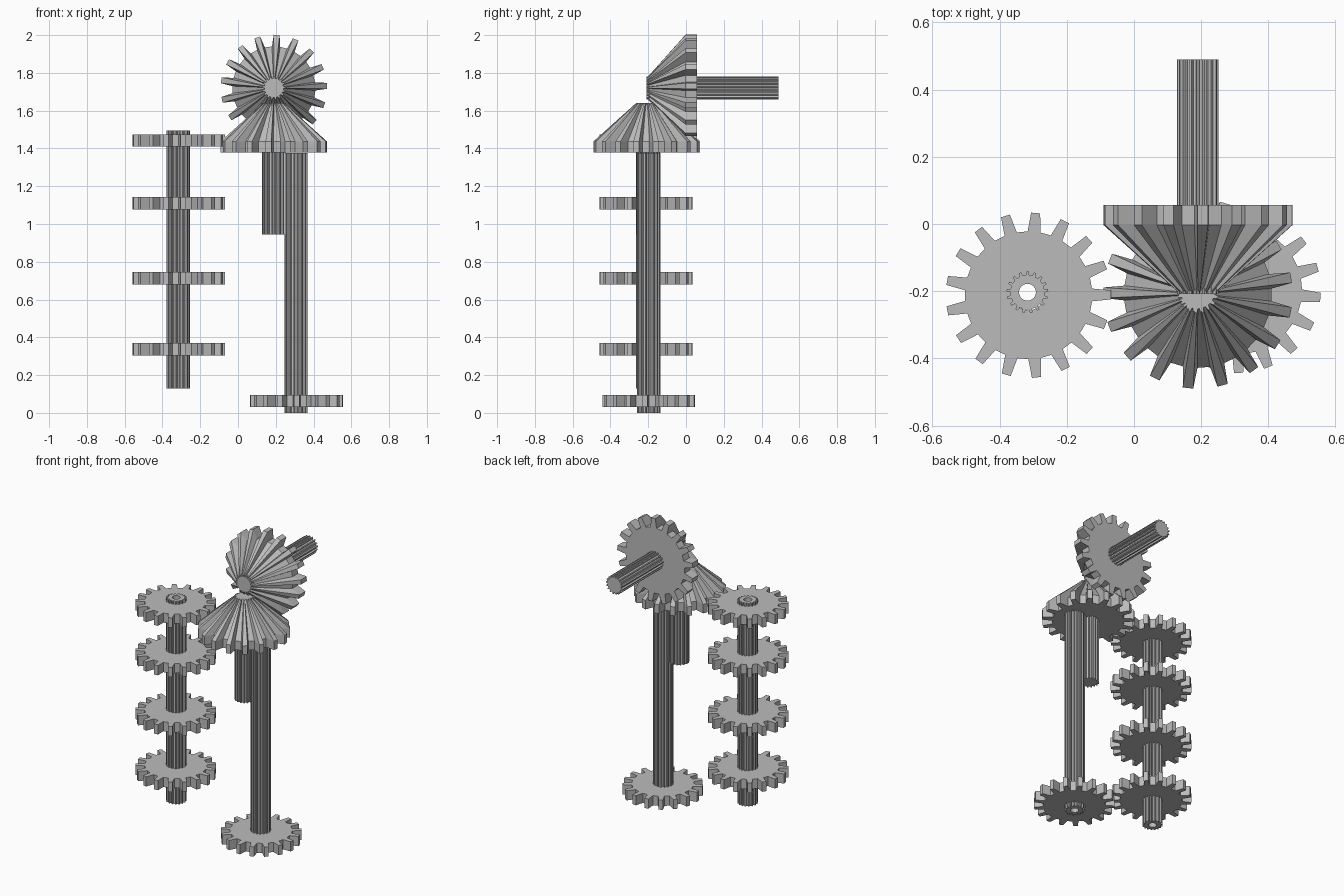
import bpy, bmesh, math

if "Cube" in bpy.data.objects:
    bpy.data.objects.remove(bpy.data.objects["Cube"])

steel = bpy.data.materials.new("steel grey")
steel.diffuse_color = (0.5, 0.5, 0.5, 1)
steel.use_nodes = True
steel.node_tree.nodes["Principled BSDF"].inputs["Base Color"].default_value = steel.diffuse_color
TEETH = 17


def outline(tip, root, phase):
    """Trapezoid-toothed outline, the first tooth pointing at phase degrees."""
    pts, step = [], 2 * math.pi / TEETH
    for i in range(TEETH):
        a = math.radians(phase) + i * step
        for off, r in ((-0.27, root), (-0.15, tip), (0.15, tip), (0.27, root)):
            pts.append((r * math.cos(a + off * step), r * math.sin(a + off * step)))
    return pts


def gear(name, loc, levels, tip, root, hole=0.0, phase=0.0, sideways=False):
    """Sweep the toothed outline through (height, scale) levels; optional bore."""
    bm = bmesh.new()
    pts = outline(tip, root, phase)
    n = len(pts)
    rings = [[bm.verts.new((x * s, y * s, z)) for x, y in pts] for z, s in levels]

    def bridge(a, b):
        for i in range(n):
            j = (i + 1) % n
            bm.faces.new((a[i], a[j], b[j], b[i]))

    for a, b in zip(rings, rings[1:]):
        bridge(a, b)
    ends = (levels[0][0], rings[0]), (levels[-1][0], rings[-1])
    if hole:
        bores = []
        for z, ring in ends:
            bore = []
            for x, y in pts:
                k = hole / math.hypot(x, y)
                bore.append(bm.verts.new((x * k, y * k, z)))
            bridge(ring, bore)
            bores.append(bore)
        bridge(*bores)
    else:
        for z, ring in ends:
            c = bm.verts.new((0, 0, z))
            for i in range(n):
                bm.faces.new((ring[i], ring[(i + 1) % n], c))
    bmesh.ops.recalc_face_normals(bm, faces=bm.faces)
    me = bpy.data.meshes.new(name)
    bm.to_mesh(me)
    bm.free()
    me.materials.append(steel)
    ob = bpy.data.objects.new(name, me)
    ob.location = loc
    if sideways:                      # axis turned to point at the front
        ob.rotation_euler.x = math.pi / 2
    bpy.context.collection.objects.link(ob)
    return ob


def shaft(name, loc, length, hole=0.0, sideways=False):
    gear(name, loc, [(0, 1), (length, 1)], 0.062, 0.051, hole, 5, sideways)


def spur(name, loc, phase):
    gear(name, loc, [(0, 1), (0.065, 1)], 0.246, 0.19, 0.045, phase)


def bevel(name, loc, phase, sideways=False):
    gear(name, loc, [(0, 1), (0.06, 1), (0.262, 0.2)], 0.282, 0.22, 0, phase, sideways)


# left column: splined shaft with four spur gears
shaft("left_shaft", (-0.317, -0.203, 0.13), 1.365, 0.025)
for i, z in enumerate((0.305, 0.68, 1.077, 1.41)):
    spur(f"left_spur_gear_{i + 1}", (-0.314, -0.212, z), 85)

# right column: long shaft with one low spur gear
shaft("right_shaft", (0.307, -0.197, 0), 1.375, 0.025)
spur("right_spur_gear", (0.31, -0.197, 0.03), -5)

# upright bevel gear on its short shaft
shaft("upright_bevel_shaft", (0.19, -0.2, 0.945), 0.695)
bevel("upright_bevel_gear", (0.19, -0.208, 1.378), -96)

# horizontal bevel gear on its shaft running to the back
shaft("rear_bevel_shaft", (0.19, 0.49, 1.72), 0.698, 0, True)
bevel("rear_bevel_gear", (0.19, 0.057, 1.72), 87, True)
